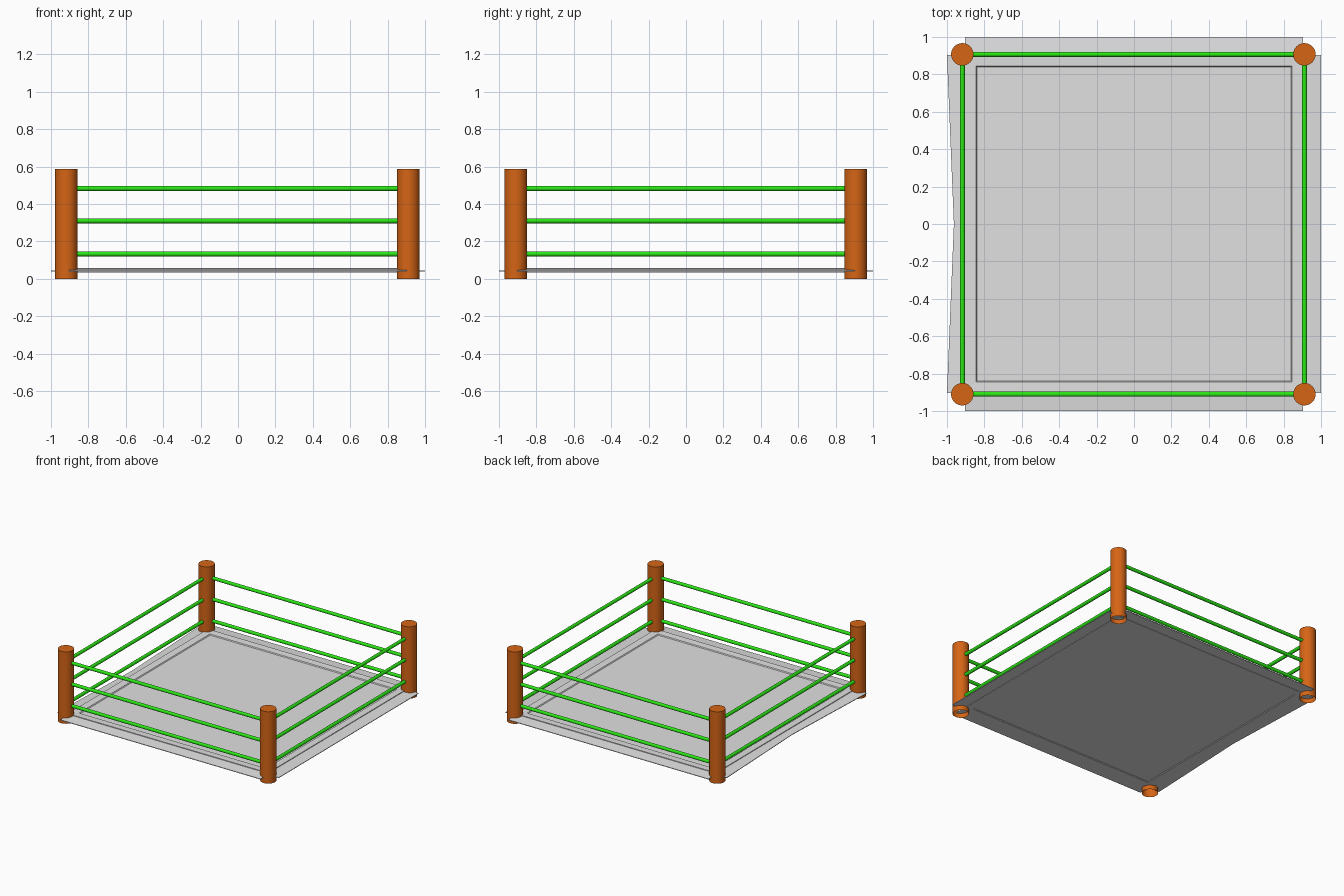
import bpy, bmesh, math
from mathutils import Vector

if "Cube" in bpy.data.objects:
    bpy.data.objects.remove(bpy.data.objects["Cube"])


def material(name, rgb):
    m = bpy.data.materials.new(name)
    m.diffuse_color = (*rgb, 1)
    m.use_nodes = True
    m.node_tree.nodes["Principled BSDF"].inputs["Base Color"].default_value = m.diffuse_color
    return m


ORANGE = material("orange", (0.67, 0.13, 0.008))
GREEN = material("green", (0.025, 0.80, 0.008))
GREY = material("grey", (0.75, 0.75, 0.76))

X0, X1, Y0, Y1 = -0.918, 0.911, -0.91, 0.907


def finish(bm, name, mat, smooth=False):
    bmesh.ops.recalc_face_normals(bm, faces=bm.faces)
    me = bpy.data.meshes.new(name)
    bm.to_mesh(me)
    bm.free()
    me.materials.append(mat)
    ob = bpy.data.objects.new(name, me)
    bpy.context.collection.objects.link(ob)
    if smooth:
        bpy.ops.object.select_all(action='DESELECT')
        ob.select_set(True)
        bpy.context.view_layer.objects.active = ob
        bpy.ops.object.shade_smooth_by_angle(angle=math.radians(40))
    return ob


def rod(name, a, b, r, sides, mat, open_bottom=False):
    a, b = Vector(a), Vector(b)
    bm = bmesh.new()
    bmesh.ops.create_cone(bm, cap_ends=True, segments=sides, radius1=r, radius2=r,
                          depth=(b - a).length)
    if open_bottom:
        low = [f for f in bm.faces if f.normal.z < -0.9]
        bmesh.ops.delete(bm, geom=low, context='FACES_ONLY')
    rot = Vector((0, 0, 1)).rotation_difference(b - a).to_matrix()
    for v in bm.verts:
        v.co = rot @ v.co + (a + b) / 2
    return finish(bm, name, mat, True)


def loft(name, rings, mat):
    """Join matching closed rings of points with quads and cap the ends."""
    bm = bmesh.new()
    vs = [[bm.verts.new(p) for p in ring] for ring in rings]
    n = len(vs[0])
    for r, s in zip(vs, vs[1:]):
        for i in range(n):
            j = (i + 1) % n
            bm.faces.new((r[i], r[j], s[j], s[i]))
    bm.faces.new(vs[0])
    bm.faces.new(vs[-1])
    return finish(bm, name, mat)


# corner posts, open underneath
for x in (X0, X1):
    for y in (Y0, Y1):
        rod("corner_post", (x, y, 0), (x, y, 0.587), 0.06, 32, ORANGE, True)

# three ropes on each side, ending at the posts
g = 0.055
for z in (0.133, 0.31, 0.483):
    for y in (Y0, Y1):
        rod("rope", (X0 + g, y, z), (X1 - g, y, z), 0.0135, 16, GREEN)
    for x in (X0, X1):
        rod("rope", (x, Y0 + g, z), (x, Y1 - g, z), 0.0135, 16, GREEN)


# floor mat with a raised border and a sunken middle
def square(h, z):
    return [(-h, -h, z), (h, -h, z), (h, h, z), (-h, h, z)]


loft("mat", [square(0.84, 0.040), square(0.845, 0.035), square(0.905, 0.035),
             square(0.905, 0.057), square(0.845, 0.055), square(0.84, 0.048)], GREY)

# edge strips around the mat; the left one dips inward in the middle
for k, side in enumerate(("right", "back", "left", "front")):
    a = k * math.pi / 2
    c, s = round(math.cos(a)), round(math.sin(a))
    rings = []
    for t in (-0.903, 0, 0.903):
        out = 0.963 if side == "left" and t == 0 else 1.0
        section = ((0.90, 0.038), (out, 0.038), (out, 0.043), (0.90, 0.052))
        rings.append([(c * d - s * t, s * d + c * t, z) for d, z in section])
    loft(side + "_edge_strip", rings, GREY)
